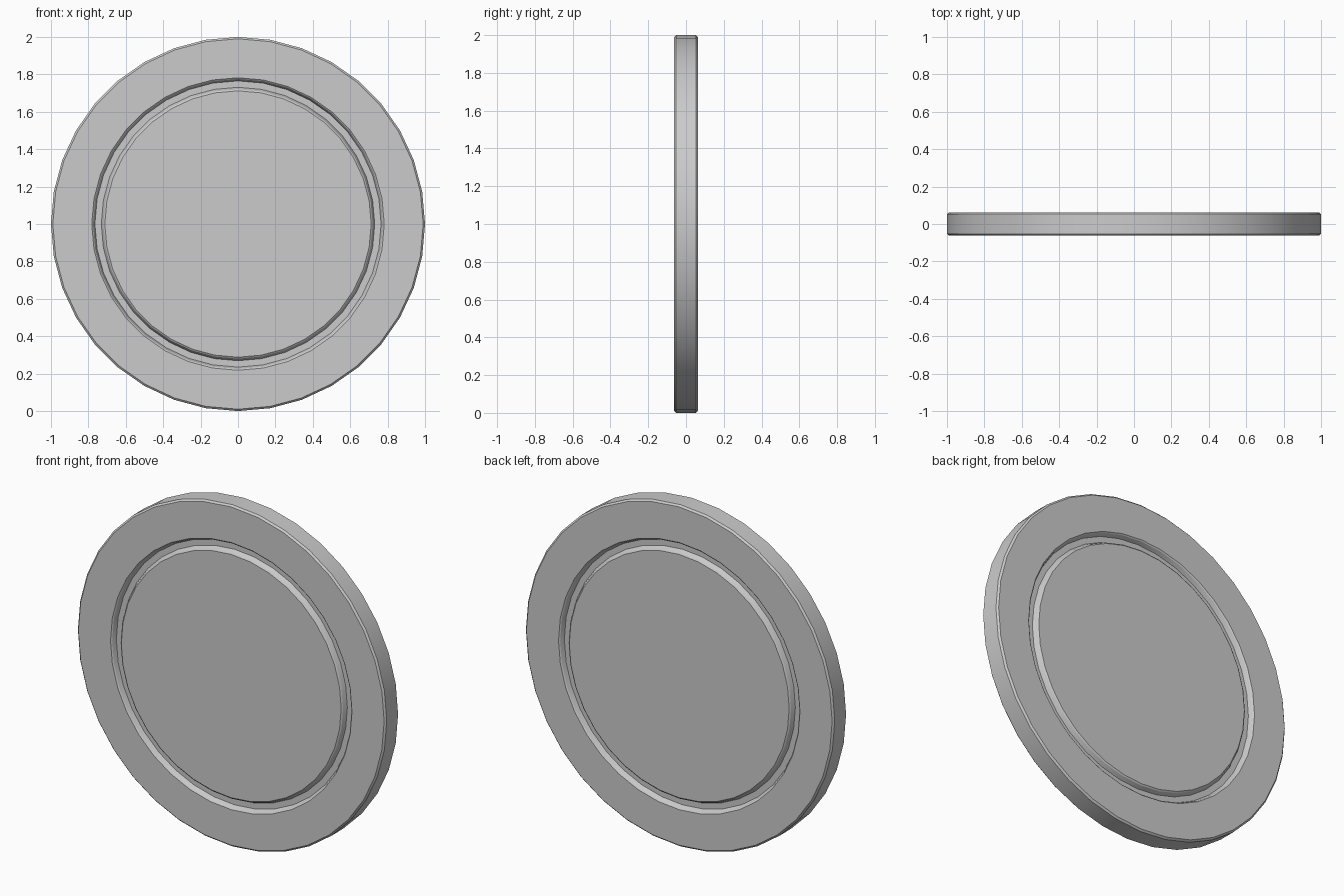
import bpy, bmesh
from math import sin, cos, tau, radians

if "Cube" in bpy.data.objects:
    bpy.data.objects.remove(bpy.data.objects["Cube"])

SIDES = 36
HALF = 0.0625

# Half profile (radius, distance from mid-plane): centre face, groove, rim, chamfer
half_profile = [
    (0.712, HALF), (0.720, HALF - 0.006), (0.731, HALF - 0.03),
    (0.765, HALF - 0.03), (0.775, HALF - 0.006), (0.782, HALF),
    (0.990, HALF), (1.000, HALF - 0.010),
]
# Front half, then the mirrored back half
profile = [(r, -y) for r, y in half_profile] + half_profile[::-1]

bm = bmesh.new()
rings = [[bm.verts.new((r * cos(tau * i / SIDES), y, 1 + r * sin(tau * i / SIDES)))
          for i in range(SIDES)] for r, y in profile]

# Turned surface between neighbouring rings
for a, b in zip(rings, rings[1:]):
    for i in range(SIDES):
        j = (i + 1) % SIDES
        bm.faces.new((a[i], a[j], b[j], b[i]))

# Flat centre faces
bm.faces.new(rings[0])
bm.faces.new(rings[-1])
bmesh.ops.recalc_face_normals(bm, faces=bm.faces)

mesh = bpy.data.meshes.new("grooved_disc")
bm.to_mesh(mesh)
bm.free()
disc = bpy.data.objects.new("grooved_disc", mesh)
bpy.context.collection.objects.link(disc)
bpy.context.view_layer.objects.active = disc
disc.select_set(True)
bpy.ops.object.shade_smooth_by_angle(angle=radians(20))
